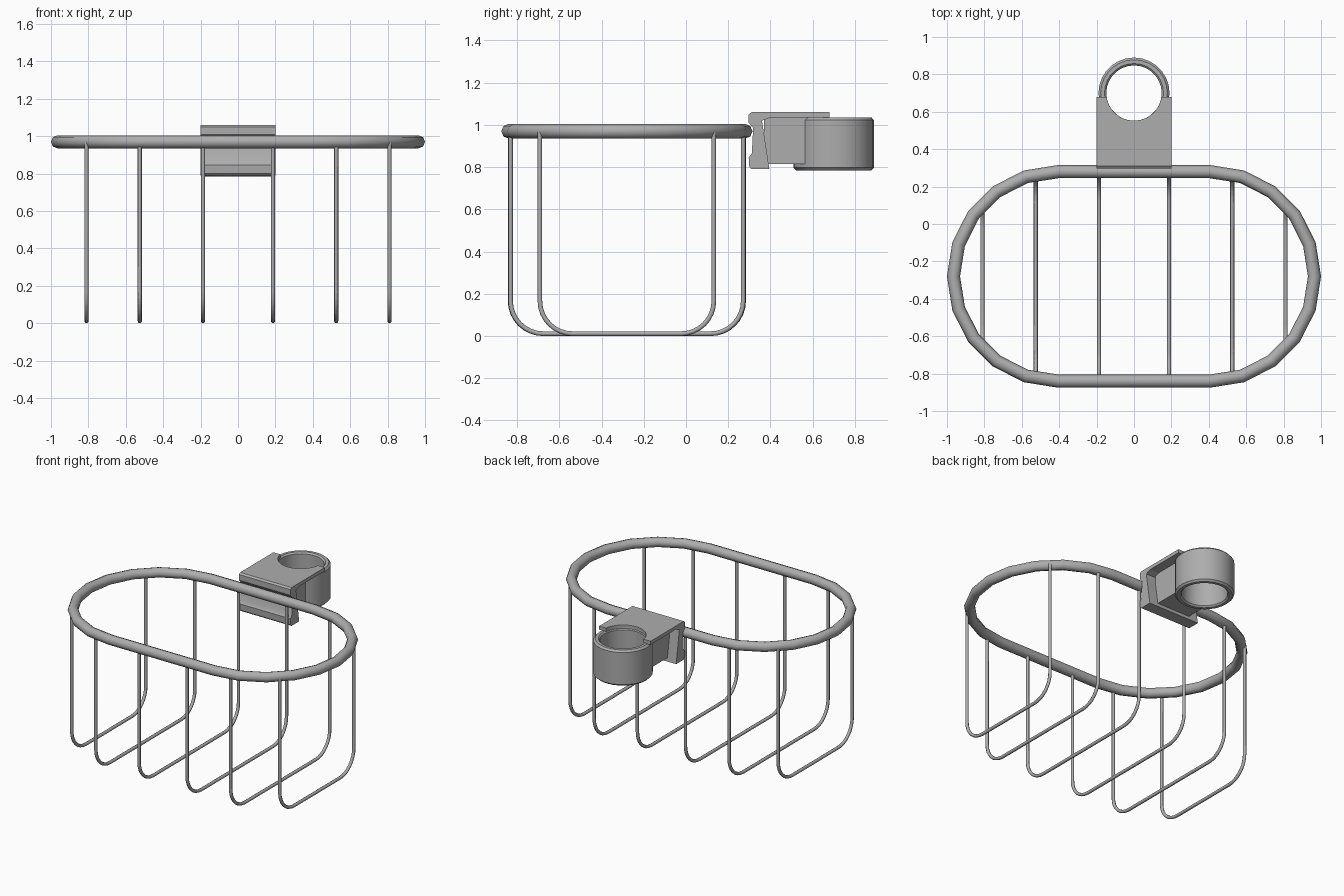
import bpy, bmesh, math

cube = bpy.data.objects.get("Cube")
if cube:
    bpy.data.objects.remove(cube, do_unlink=True)

grey = bpy.data.materials.new("satin_grey_metal")
grey.use_nodes = True
grey.diffuse_color = (0.42, 0.42, 0.42, 1)
grey.node_tree.nodes["Principled BSDF"].inputs["Base Color"].default_value = (0.42, 0.42, 0.42, 1)


def finish(obj, angle=35):
    """Select an object, give it the metal and smooth its shallow edges."""
    bpy.ops.object.select_all(action='DESELECT')
    obj.select_set(True)
    bpy.context.view_layer.objects.active = obj
    if obj.type == 'CURVE':
        bpy.ops.object.convert(target='MESH')
        obj = bpy.context.view_layer.objects.active
    obj.data.materials.clear()
    obj.data.materials.append(grey)
    bpy.ops.object.shade_smooth_by_angle(angle=math.radians(angle))
    return obj


def arc(cx, cy, r, start, end, steps):
    """Points along an arc, angles in degrees."""
    angles = [math.radians(start + (end - start) * i / steps) for i in range(steps + 1)]
    return [(cx + r * math.cos(a), cy + r * math.sin(a)) for a in angles]


def tube(name, points, radius, closed=False):
    """Round bar swept along a polyline."""
    curve = bpy.data.curves.new(name, 'CURVE')
    curve.dimensions = '3D'
    curve.bevel_depth = radius
    curve.bevel_resolution = 2
    curve.use_fill_caps = True
    spline = curve.splines.new('POLY')
    spline.points.add(len(points) - 1)
    for point, co in zip(spline.points, points):
        point.co = (*co, 1)
    spline.use_cyclic_u = closed
    obj = bpy.data.objects.new(name, curve)
    bpy.context.collection.objects.link(obj)
    return finish(obj, 50)


def mesh_object(name, bm):
    bmesh.ops.recalc_face_normals(bm, faces=bm.faces)
    mesh = bpy.data.meshes.new(name)
    bm.to_mesh(mesh)
    bm.free()
    obj = bpy.data.objects.new(name, mesh)
    bpy.context.collection.objects.link(obj)
    return finish(obj)


def prism(name, outline, offset):
    """Extrude a closed 3D outline by an offset."""
    bm = bmesh.new()
    face = bm.faces.new([bm.verts.new(p) for p in outline])
    new = bmesh.ops.extrude_face_region(bm, geom=[face])["geom"]
    verts = [v for v in new if isinstance(v, bmesh.types.BMVert)]
    bmesh.ops.translate(bm, verts=verts, vec=offset)
    return mesh_object(name, bm)


# Oval rim: two half circles joined by straight runs
RIM_Y, RIM_Z, RIM_R, RIM_X = -0.28, 0.97, 0.56, 0.405
oval = arc(RIM_X, RIM_Y, RIM_R, -90, 90, 10) + arc(-RIM_X, RIM_Y, RIM_R, 90, 270, 10)
tube("basket_rim", [(x, y, RIM_Z) for x, y in oval], 0.035, closed=True)

# U-shaped wires hanging from the rim
WIRE_R, BEND = 0.011, 0.155
for label, x, half in (("inner", 0.187, 0.553), ("middle", 0.525, 0.551), ("outer", 0.81, 0.412)):
    y0, y1 = RIM_Y - half, RIM_Y + half
    z = WIRE_R + BEND
    path = [(y0, RIM_Z)]
    path += arc(y0 + BEND, z, BEND, 180, 270, 8)
    path += arc(y1 - BEND, z, BEND, 270, 360, 8)
    path += [(y1, RIM_Z)]
    for side, sign in (("left", 1), ("right", -1)):
        tube(f"{label}_wire_{side}", [(sign * x, y, h) for y, h in path], WIRE_R)

# Clamp hook: side profile spanning the bracket width
hook = [(0.30, 0.80), (0.31, 0.79), (0.395, 0.79), (0.36, 1.02), (0.40, 1.035),
        (0.40, 1.06), (0.31, 1.06), (0.297, 1.05), (0.297, 1.01), (0.318, 0.985),
        (0.312, 0.865), (0.297, 0.845)]
prism("clamp_hook", [(-0.2, y, z) for y, z in hook], (0.4, 0, 0))

# Top plate, notched around the ring opening
HOLE_Y, HOLE_R, RING_R = 0.70, 0.148, 0.19
plate = [(-0.2, 0.39), (0.2, 0.39), (0.2, 0.68)] + arc(0, HOLE_Y, HOLE_R, -8, -172, 16) + [(-0.2, 0.68)]
prism("top_plate", [(x, y, 1.035) for x, y in plate], (0, 0, 0.025))

# Neck block between hook and ring
neck = [(-0.13, 0.37), (0.13, 0.37)] + arc(0, HOLE_Y, 0.17, -40, -140, 8)
prism("neck_block", [(x, y, 0.815) for x, y in neck], (0, 0, 0.225))

# Holder ring: lathed wall with chamfered lips
bm = bmesh.new()
wall = [(HOLE_R, 0.795), (HOLE_R + 0.01, 0.785), (RING_R - 0.012, 0.785), (RING_R, 0.797),
        (RING_R, 1.023), (RING_R - 0.012, 1.036), (HOLE_R + 0.01, 1.036), (HOLE_R, 1.026)]
verts = [bm.verts.new((r, HOLE_Y, z)) for r, z in wall]
edges = [bm.edges.new((verts[i - 1], verts[i])) for i in range(len(verts))]
bmesh.ops.spin(bm, geom=verts + edges, cent=(0, HOLE_Y, 0), axis=(0, 0, 1),
               angle=math.tau, steps=28, use_merge=True)
bmesh.ops.remove_doubles(bm, verts=bm.verts, dist=0.0005)
mesh_object("holder_ring", bm)
